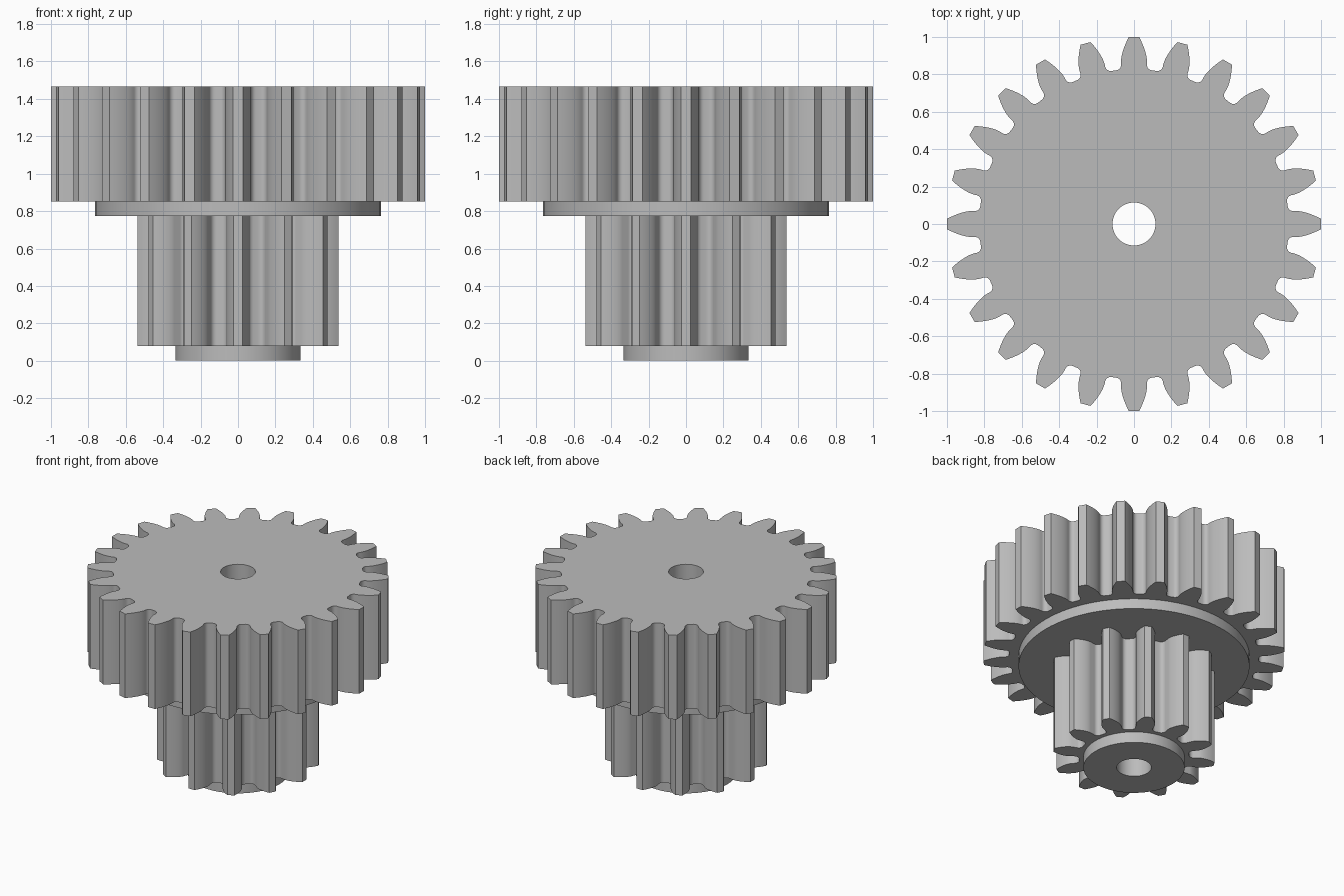
import bpy, bmesh, math
from math import pi, cos, sin, acos, tan, radians

cube = bpy.data.objects.get("Cube")
if cube:
    bpy.data.objects.remove(cube, do_unlink=True)

MODULE = 1 / 13                 # 24 teeth give an outer radius of 1
PRESSURE = radians(20)

grey = bpy.data.materials.new("plain grey")
grey.use_nodes = True
grey.diffuse_color = (0.5, 0.5, 0.5, 1)
grey.node_tree.nodes["Principled BSDF"].inputs["Base Color"].default_value = (0.5, 0.5, 0.5, 1)


def extrude_outline(name, outline, z0, z1):
    """Solid prism from a closed counter-clockwise outline."""
    bm = bmesh.new()
    face = bm.faces.new([bm.verts.new((x, y, z0)) for x, y in outline])
    top = bmesh.ops.extrude_face_region(bm, geom=[face])["geom"]
    verts = [v for v in top if isinstance(v, bmesh.types.BMVert)]
    bmesh.ops.translate(bm, verts=verts, vec=(0, 0, z1 - z0))
    bmesh.ops.recalc_face_normals(bm, faces=bm.faces)
    mesh = bpy.data.meshes.new(name)
    bm.to_mesh(mesh)
    bm.free()
    mesh.materials.append(grey)
    obj = bpy.data.objects.new(name, mesh)
    bpy.context.collection.objects.link(obj)
    return obj


def polar(r, a):
    return r * cos(a), r * sin(a)


def circle(radius, steps=96):
    return [polar(radius, 2 * pi * i / steps) for i in range(steps)]


def gear(teeth):
    """Involute gear outline with rounded tooth roots."""
    pitch = MODULE * teeth / 2
    base = pitch * cos(PRESSURE)
    tip, root = pitch + MODULE, pitch - 1.25 * MODULE
    fillet = 0.38 * MODULE
    base_half = pi / (2 * teeth) + tan(PRESSURE) - PRESSURE
    flank = []                  # (radius, half angle) from root to tip
    for i in range(6):
        t = pi / 2 * i / 5
        r = root + fillet * (1 - cos(t))
        flank.append((r, base_half + fillet * (1 - sin(t)) / root))
    for i in range(8):
        r = base + (tip - base) * i / 7
        p = acos(min(1, base / r))
        flank.append((r, base_half - (tan(p) - p)))
    outline = []
    for k in range(teeth):
        mid = 2 * pi * k / teeth
        outline += [polar(r, mid - a) for r, a in flank]
        outline += [polar(r, mid + a) for r, a in reversed(flank)]
        outline.append(polar(root, mid + pi / teeth))
    return outline


def combine(target, tool, operation):
    mod = target.modifiers.new(operation.lower(), "BOOLEAN")
    mod.operation, mod.solver, mod.object = operation, "EXACT", tool
    bpy.context.view_layer.objects.active = target
    bpy.ops.object.modifier_apply(modifier=mod.name)
    bpy.data.objects.remove(tool, do_unlink=True)


# Stacked solids, slightly overlapping so they fuse cleanly
body = extrude_outline("double_gear", gear(24), 0.85, 1.465)
combine(body, extrude_outline("middle_collar", circle(0.765), 0.775, 0.95), "UNION")
combine(body, extrude_outline("small_gear", gear(12), 0.08, 0.9), "UNION")
combine(body, extrude_outline("bottom_hub", circle(0.335), 0, 0.2), "UNION")

# Shaft bore through the whole stack
combine(body, extrude_outline("bore_cutter", circle(0.115, 48), -0.1, 1.6), "DIFFERENCE")

# Smooth flanks with crisp edges
bpy.ops.object.select_all(action="DESELECT")
body.select_set(True)
bpy.context.view_layer.objects.active = body
bpy.ops.object.shade_smooth_by_angle(angle=radians(30))
